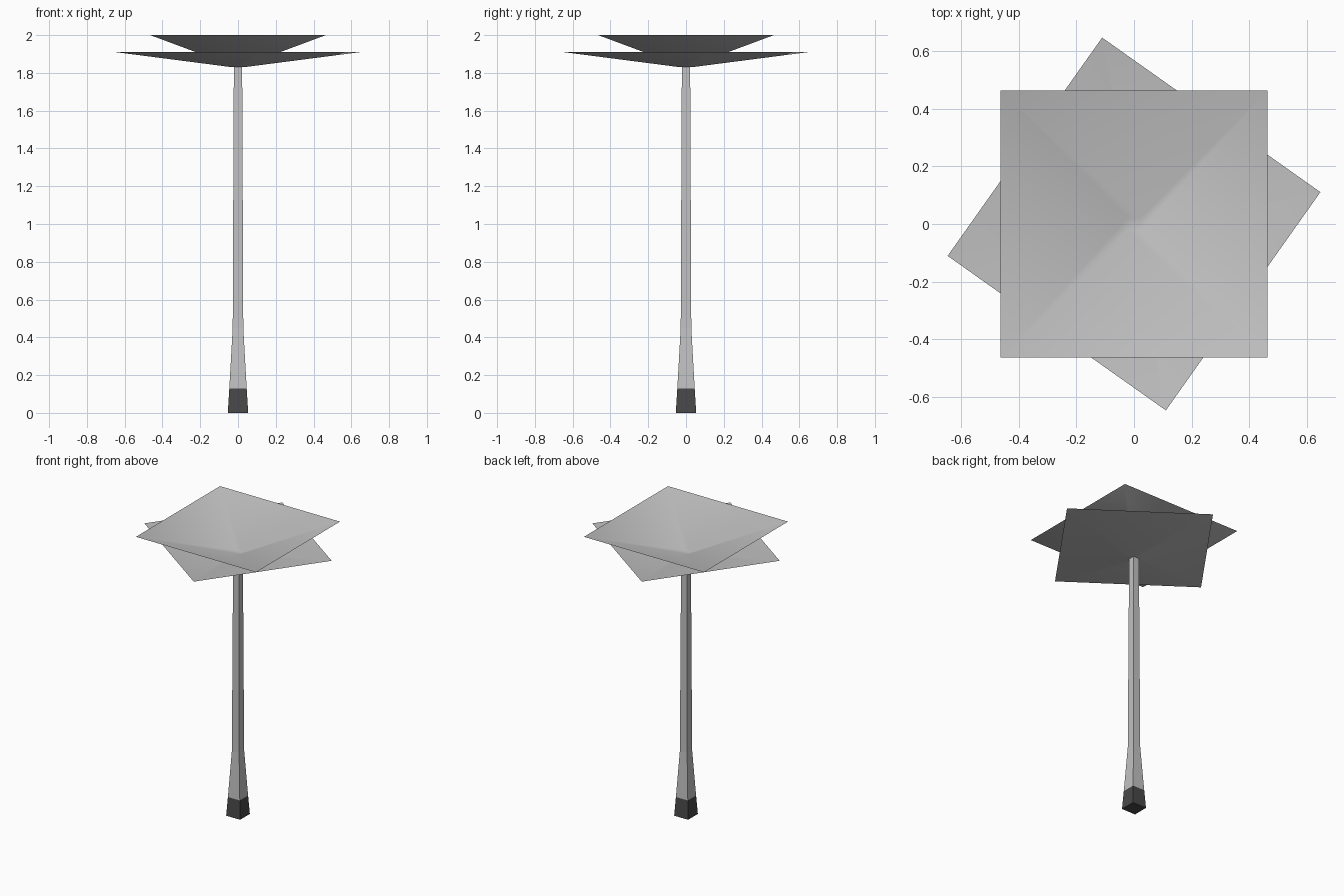
import bpy, bmesh, math

if "Cube" in bpy.data.objects:
    bpy.data.objects.remove(bpy.data.objects["Cube"], do_unlink=True)


def make_material(name, value):
    mat = bpy.data.materials.new(name)
    mat.use_nodes = True
    colour = (value, value, value, 1)
    mat.diffuse_color = colour
    mat.node_tree.nodes["Principled BSDF"].inputs["Base Color"].default_value = colour
    return mat


def square_loft(name, sections, mat, turn=0, smooth=False):
    """Square shell through (height, half width) sections, open at the top."""
    bm = bmesh.new()
    rings = []
    for z, half in sections:
        radius = half * math.sqrt(2)
        angles = [math.radians(turn + 45 + 90 * i) for i in range(4)]
        rings.append([bm.verts.new((radius * math.cos(a), radius * math.sin(a), z))
                      for a in angles])
    bm.faces.new(rings[0][::-1])
    for low, high in zip(rings, rings[1:]):
        for i in range(4):
            j = (i + 1) % 4
            bm.faces.new((low[i], low[j], high[j], high[i]))
    for face in bm.faces:
        face.smooth = smooth
    mesh = bpy.data.meshes.new(name)
    bm.to_mesh(mesh)
    bm.free()
    mesh.materials.append(mat)
    obj = bpy.data.objects.new(name, mesh)
    bpy.context.collection.objects.link(obj)


grey = make_material("light grey", 0.54)
dark = make_material("dark grey", 0.065)

# Tapered pole with a dark foot
square_loft("pole_foot", [(0, 0.054), (0.13, 0.046)], dark)
square_loft("pole", [(0.13, 0.046), (0.45, 0.028), (1.4, 0.024), (1.83, 0.022)], grey)

# Two crossed, open, funnel-shaped canopies that meet at the top of the pole
square_loft("lower_canopy", [(1.83, 0.022), (1.91, 0.465)], grey, turn=-35.3, smooth=True)
square_loft("upper_canopy", [(1.835, 0.022), (2.0, 0.465)], grey, smooth=True)
